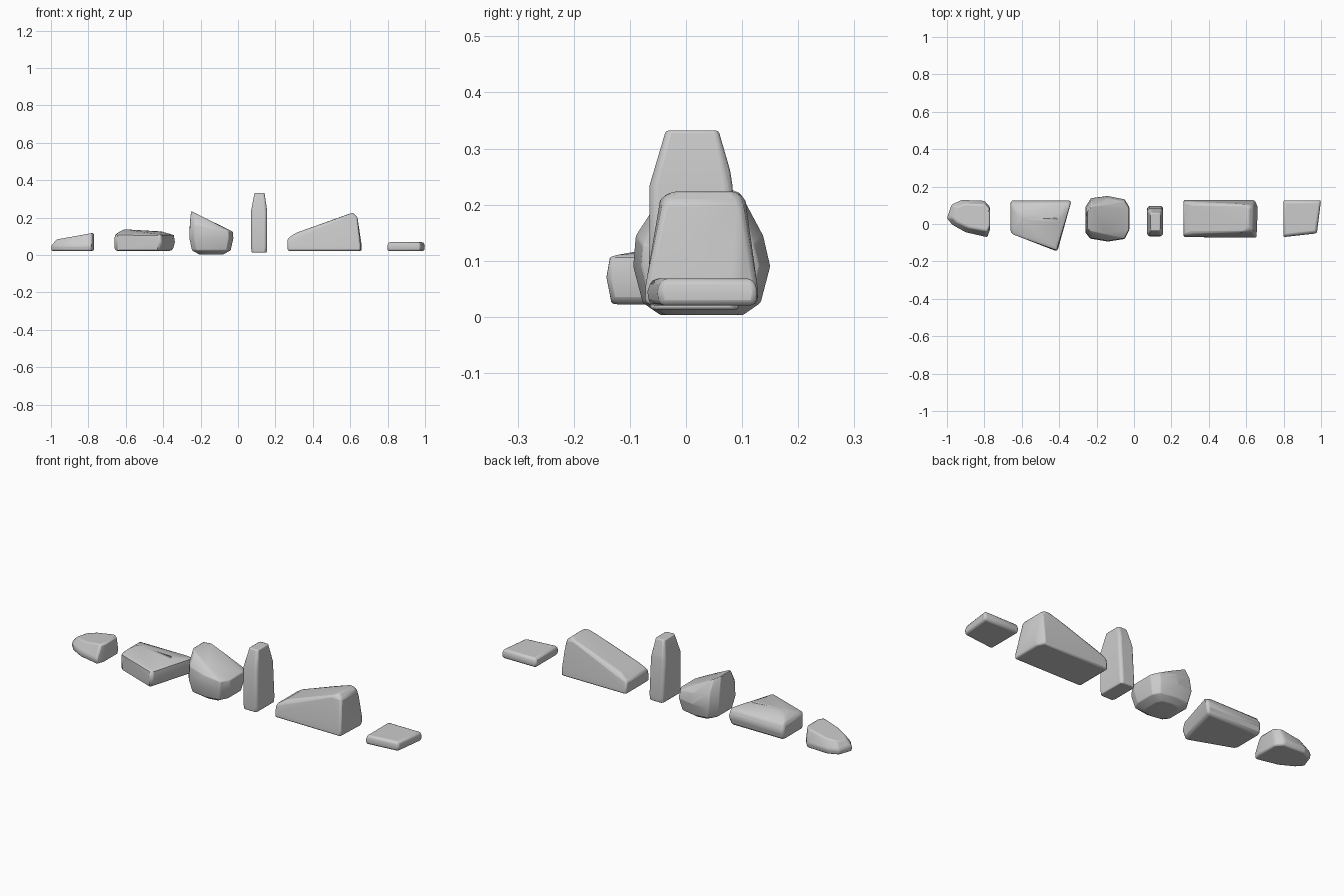
import bpy, bmesh, math

if "Cube" in bpy.data.objects:
    bpy.data.objects.remove(bpy.data.objects["Cube"])


def rock(name, outline, levels, extra=(), slope=0.0, width=0.014):
    """Faceted stone: a plan outline repeated at several levels, hulled and chipped.
    level = (z, scale x, scale y, shift x, shift y, share of slope)"""
    xs = [p[0] for p in outline]
    ys = [p[1] for p in outline]
    cx, cy = (min(xs) + max(xs)) / 2, (min(ys) + max(ys)) / 2
    bm = bmesh.new()
    for z, sx, sy, dx, dy, k in levels:
        for x, y in outline:
            px = cx + (x - cx) * sx + dx
            py = cy + (y - cy) * sy + dy
            bm.verts.new((px, py, z + k * slope * (px - cx)))
    for p in extra:
        bm.verts.new(p)
    # convex skin, with nearly flat facets merged
    hull = bmesh.ops.convex_hull(bm, input=bm.verts)
    junk = {g for g in hull["geom_interior"] + hull["geom_unused"]
            if isinstance(g, bmesh.types.BMVert)}
    bmesh.ops.delete(bm, geom=list(junk), context='VERTS')
    bmesh.ops.dissolve_limit(bm, angle_limit=math.radians(4),
                             verts=bm.verts, edges=bm.edges)
    bmesh.ops.recalc_face_normals(bm, faces=bm.faces)
    me = bpy.data.meshes.new(name)
    bm.to_mesh(me)
    bm.free()
    ob = bpy.data.objects.new(name, me)
    bpy.context.collection.objects.link(ob)
    # worn edges
    bev = ob.modifiers.new("worn_edges", 'BEVEL')
    bev.width = width
    bev.segments = 2
    bev.limit_method = 'ANGLE'
    bev.angle_limit = math.radians(25)
    bpy.ops.object.select_all(action='DESELECT')
    bpy.context.view_layer.objects.active = ob
    ob.select_set(True)
    bpy.ops.object.shade_smooth_by_angle(angle=math.radians(30))
    return ob


# small chipped stone, far left
rock("chipped_stone",
     [(-1, .03), (-.975, .105), (-.92, .13), (-.80, .125), (-.77, .09),
      (-.77, -.03), (-.785, -.072), (-.90, -.045), (-.97, -.005)],
     [(.022, 1, .95, 0, 0, 0), (.05, 1, 1, 0, 0, 0),
      (.098, .88, .72, .013, 0.005, 1)],
     slope=.18, width=.008)

# broad slab with an angled front
rock("angled_slab",
     [(-.66, .128), (-.333, .128), (-.41, -.147), (-.66, -.05)],
     [(.022, .96, .93, -.006, 0, 0), (.07, 1, 1, 0, 0, 0),
      (.108, .98, .92, -.003, -.004, 0)],
     extra=[(-.61, .03, .138), (-.58, .06, .135), (-.40, .03, .125)])

# rounded boulder
rock("round_boulder",
     [(-.26, -.045), (-.235, -.078), (-.14, -.094), (-.05, -.08), (-.025, -.03),
      (-.025, .09), (-.05, .132), (-.14, .15), (-.23, .138), (-.26, .09)],
     [(.003, .55, .6, 0, 0, 0), (.025, .88, .86, 0, 0, 0),
      (.09, 1, 1, 0, 0, 0), (.145, .98, .93, 0, -.004, .35),
      (.18, .82, .62, -.012, 0, 1)],
     slope=-.5, width=.01)

# upright standing stone
rock("standing_stone",
     [(.07, -.055), (.08, -.066), (.145, -.066), (.156, -.055),
      (.156, .085), (.146, .096), (.08, .096), (.07, .085)],
     [(.013, .94, .97, 0, 0, 0), (.04, 1, 1, 0, 0, 0),
      (.235, 1, .91, 0, -.006, 0), (.262, .86, .82, 0, -.003, 0),
      (.332, .62, .58, .002, -.004, 0)], width=.008)

# long wedge rising to the right
rock("wedge_stone",
     [(.265, -.07), (.655, -.073), (.662, .09), (.645, .128), (.265, .128)],
     [(.022, 1, 1, 0, 0, 0), (.05, 1, 1, 0, 0, 0)],
     extra=[(.265, -.06, .088), (.265, .12, .088), (.31, -.045, .118),
            (.31, .105, .118), (.59, -.045, .215), (.59, .105, .215),
            (.612, -.02, .226), (.612, .085, .226),
            (.638, -.04, .205), (.638, .10, .205)])

# flat stone, far right
rock("flat_stone",
     [(.798, .128), (1.0, .128), (.978, -.05), (.798, -.07)],
     [(.02, .98, .96, 0, 0, 0), (.045, 1, 1, 0, 0, 0),
      (.068, .95, .92, 0, 0, 0)], width=.01)
